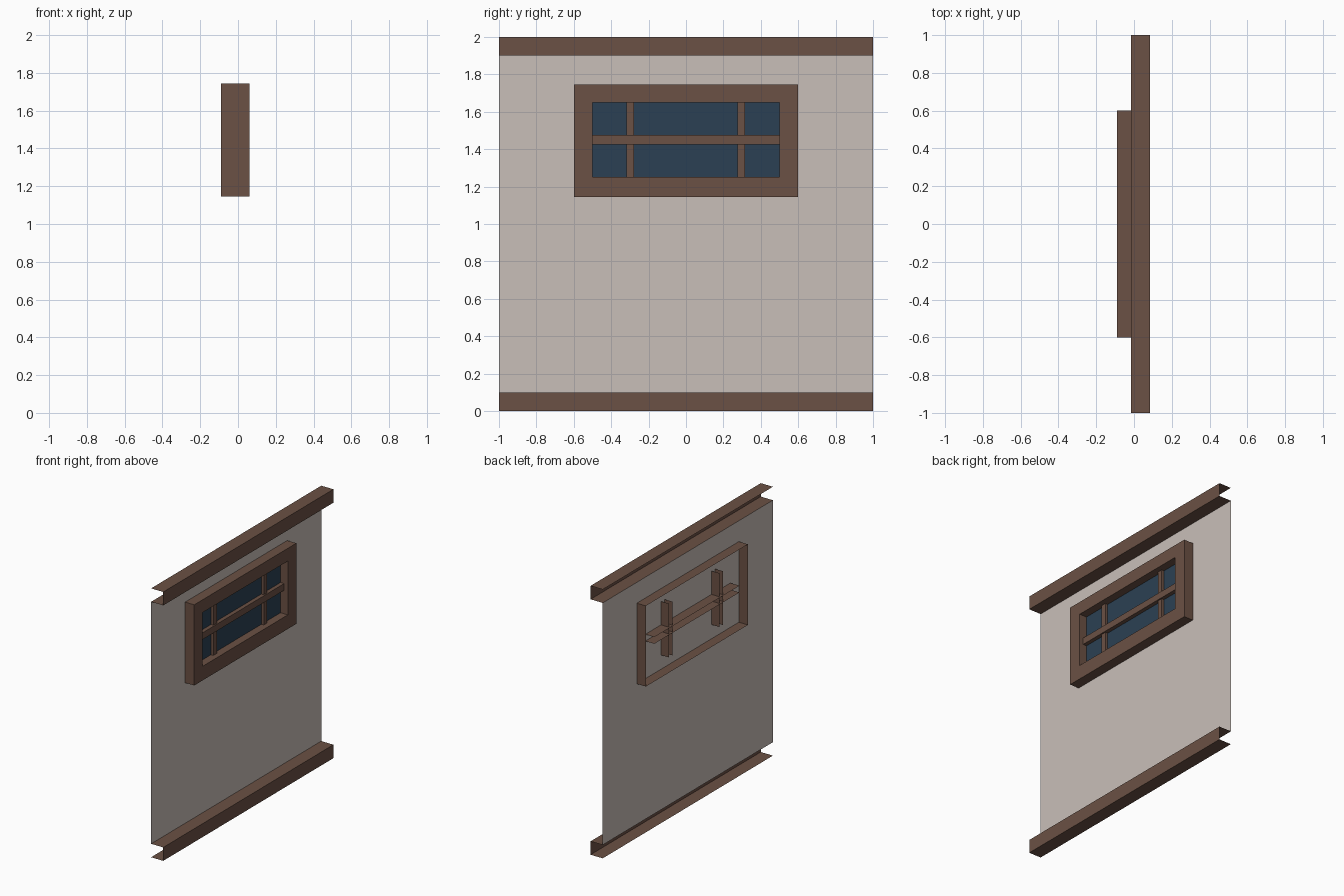
import bpy, bmesh
from mathutils import Vector

if "Cube" in bpy.data.objects:
    bpy.data.objects.remove(bpy.data.objects["Cube"])


def material(name, rgb):
    m = bpy.data.materials.new(name)
    m.diffuse_color = (*rgb, 1)
    m.use_nodes = True
    m.node_tree.nodes["Principled BSDF"].inputs["Base Color"].default_value = m.diffuse_color
    return m


WOOD = material("brown wood", (0.147, 0.082, 0.058))
PLASTER = material("pale plaster", (0.584, 0.520, 0.485))
GLASS = material("dark blue glass", (0.024, 0.051, 0.087))


def finish(bm, name, mat):
    me = bpy.data.meshes.new(name)
    bm.to_mesh(me)
    bm.free()
    me.materials.append(mat)
    ob = bpy.data.objects.new(name, me)
    bpy.context.collection.objects.link(ob)
    return ob


def shell(name, mat, x, y, z, open_sides):
    """Box between ranges x, y, z, without the faces pointing along open_sides."""
    bm = bmesh.new()
    bmesh.ops.create_cube(bm, size=1)
    bm.normal_update()
    gone = [f for f in bm.faces
            if any(f.normal.dot(Vector(d)) > 0.9 for d in open_sides)]
    bmesh.ops.delete(bm, geom=gone, context='FACES')
    for v in bm.verts:
        v.co = [r[0] if c < 0 else r[1] for c, r in zip(v.co, (x, y, z))]
    return finish(bm, name, mat)


def plate(name, mat, x, y, z):
    """Single flat sheet facing +x."""
    bm = bmesh.new()
    bm.faces.new([bm.verts.new((x, y[i], z[j]))
                  for i, j in ((0, 0), (1, 0), (1, 1), (0, 1))])
    return finish(bm, name, mat)


BACK, Y_ENDS, Z_ENDS = (-1, 0, 0), [(0, -1, 0), (0, 1, 0)], [(0, 0, -1), (0, 0, 1)]
WALL_X, GLASS_X = -0.015, 0.0

# wall sheet and the two open-backed beams
plate("wall_panel", PLASTER, WALL_X, (-1, 1), (0.1, 1.9))
for name, z in (("bottom_beam", 0.0), ("top_beam", 1.9)):
    shell(name, WOOD, (WALL_X, 0.085), (-1, 1), (z, z + 0.1), [BACK] + Y_ENDS)

# window frame: rectangular loops from back rim, to front, inward, and to the glass
outer = ((-0.6, 0.6), (1.145, 1.745))
inner = ((-0.5, 0.5), (1.25, 1.65))
bm = bmesh.new()
loops = []
for x, (y, z) in ((-0.09, outer), (0.06, outer), (0.06, inner), (GLASS_X, inner)):
    loops.append([bm.verts.new((x, y[i], z[j]))
                  for i, j in ((0, 0), (1, 0), (1, 1), (0, 1))])
for a, b in zip(loops, loops[1:]):
    for i in range(4):
        k = (i + 1) % 4
        bm.faces.new((a[i], a[k], b[k], b[i]))
finish(bm, "window_frame", WOOD)

# glass and glazing bars
plate("window_glass", GLASS, GLASS_X, *inner)
shell("horizontal_bar", WOOD, (-0.09, 0.03), inner[0], (1.425, 1.475), [BACK] + Y_ENDS)
for name, y in (("left_vertical_bar", -0.298), ("right_vertical_bar", 0.295)):
    shell(name, WOOD, (-0.082, 0.02), (y - 0.02, y + 0.02), inner[1], [BACK] + Z_ENDS)
